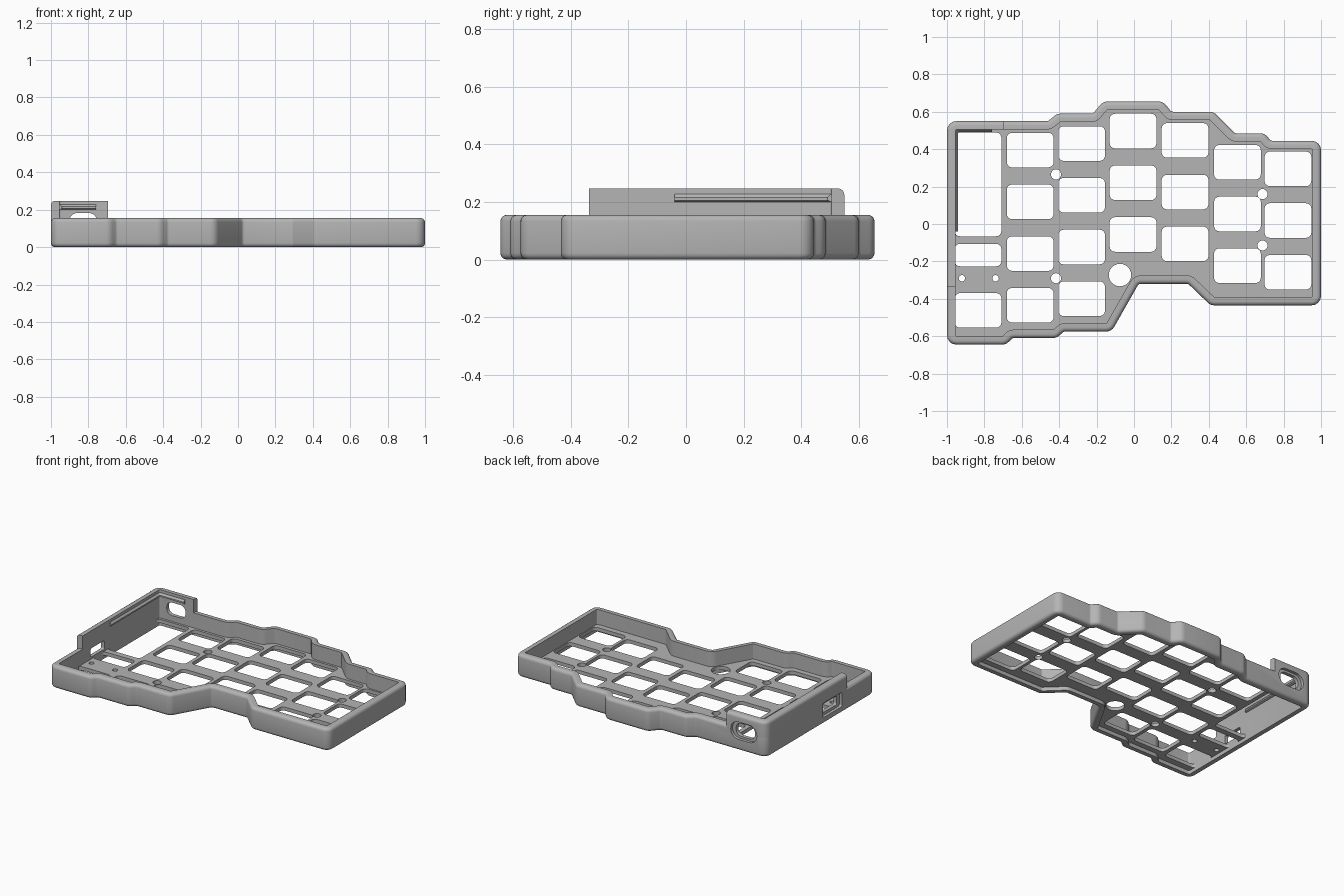
import bpy, bmesh
from math import sin, cos, pi, tan
from mathutils import Vector

if "Cube" in bpy.data.objects:
    bpy.data.objects.remove(bpy.data.objects["Cube"])

grey = bpy.data.materials.new("case_grey")
grey.use_nodes = True
colour = (0.46, 0.46, 0.46, 1)
grey.diffuse_color = colour
grey.node_tree.nodes["Principled BSDF"].inputs["Base Color"].default_value = colour

WALL, FILLET, HEIGHT, TALL = 0.045, 0.022, 0.155, 0.247


def round_path(points, inset=0.0, radius=0.05, closed=True, steps=4):
    """Inset a clockwise path to its right and round every corner."""
    pts = [Vector(p) for p in points]
    n = len(pts)
    out = []
    for i, p in enumerate(pts):
        end = not closed and i in (0, n - 1)
        a = (p - pts[i - 1]).normalized() if closed or i > 0 else None
        b = (pts[(i + 1) % n] - p).normalized() if closed or i < n - 1 else None
        if end:
            d = a or b
            out.append(p + inset * Vector((d.y, -d.x)))
            continue
        na, nb = Vector((a.y, -a.x)), Vector((b.y, -b.x))
        corner = p + (na + nb) * inset / (1 + na.dot(nb))
        turn = a.x * b.y - a.y * b.x
        r = max(radius - inset, 0.008) if turn < 0 else 0.02 + inset
        angle = a.angle(b)
        side = 1 if turn < 0 else -1
        start = corner - a * r * tan(angle / 2)
        centre = start + na * side * r
        for k in range(steps + 1):
            t = angle * k / steps
            out.append(centre - na * side * r * cos(t) + a * r * sin(t))
    return out


def loft(name, loops, ring_closed=True, path_closed=True):
    """Skin a list of 3D loops; ring_closed joins last loop to first."""
    bm = bmesh.new()
    rows = [[bm.verts.new(p) for p in loop] for loop in loops]
    m, n = len(rows), len(rows[0])
    for i in range(m if ring_closed else m - 1):
        lo, hi = rows[i], rows[(i + 1) % m]
        for j in range(n if path_closed else n - 1):
            k = (j + 1) % n
            bm.faces.new((lo[j], lo[k], hi[k], hi[j]))
    if not ring_closed:
        bm.faces.new(rows[0])
        bm.faces.new(rows[-1])
    if not path_closed:
        bm.faces.new([r[0] for r in rows])
        bm.faces.new([r[-1] for r in rows])
    bmesh.ops.recalc_face_normals(bm, faces=bm.faces)
    mesh = bpy.data.meshes.new(name)
    bm.to_mesh(mesh)
    bm.free()
    mesh.materials.append(grey)
    ob = bpy.data.objects.new(name, mesh)
    bpy.context.collection.objects.link(ob)
    return ob


def sweep(name, path, profile, closed):
    loops = [[(p.x, p.y, z) for p in round_path(path, d, closed=closed)]
             for d, z in profile]
    return loft(name, loops, True, closed)


def arc(cx, cz, start):
    return [(cx + FILLET * cos(start - k * pi / 8), cz + FILLET * sin(start - k * pi / 8))
            for k in range(5)]


def rect(cx, cy, w, h):
    x, y = w / 2, h / 2
    return [(cx - x, cy - y), (cx - x, cy + y), (cx + x, cy + y), (cx + x, cy - y)]


# Outer wall with rounded outer edges
outline = [(-1, .55), (-.46, .55), (-.41, .59), (-.22, .59), (-.165, .655),
           (.155, .655), (.2, .6), (.425, .6), (.54, .485), (.7, .485),
           (.73, .445), (1, .445), (1, -.435), (.41, -.435), (.29, -.32),
           (.025, -.32), (-.12, -.575), (-.375, -.575), (-.415, -.61),
           (-.65, -.61), (-.685, -.645), (-1, -.645)]
top_arc = arc(FILLET, HEIGHT - FILLET, pi)
foot_arc = arc(FILLET, FILLET, 1.5 * pi)
outer_wall = sweep("outer_wall", outline,
                   foot_arc + top_arc + [(WALL, HEIGHT), (WALL, 0)], True)

# Raised wall around the controller corner
corner = [(-1, -.337), (-1, .55), (-.695, .55)]
raised_wall = sweep("raised_wall", corner,
                    [(0, .1)] + arc(FILLET, TALL - FILLET, pi) + [(WALL, TALL), (WALL, .1)],
                    False)

# Snap ridge inside the raised wall
sweep("snap_ridge", [(-1, -.04), (-1, .55), (-.76, .55)],
      [(.04, .2), (.04, .228), (.047, .228), (.058, .216), (.058, .206), (.047, .2)], False)


# Port openings: shallow outer recess plus through hole
def port_cutter(centre, w, h, radius, place, depths):
    loop = round_path(rect(*centre, w, h), radius=radius, steps=6)
    return loft("port_cutter", [[place(p, d) for p in loop] for d in depths], False)


def on_back(p, d):
    return (p.x, .55 - d, p.y)


def on_side(p, d):
    return (-1 + d, p.x, p.y)


usb, switch = (-.828, .137), (-.175, .095)
cutters = [port_cutter(usb, .2, .12, .058, on_back, (-.1, .02)),
           port_cutter(usb, .145, .09, .04, on_back, (-.1, .1)),
           port_cutter(switch, .21, .1, .012, on_side, (-.1, .02)),
           port_cutter(switch, .15, .06, .01, on_side, (-.1, .1))]
for ob in (outer_wall, raised_wall):
    bpy.context.view_layer.objects.active = ob
    for cutter in cutters:
        mod = ob.modifiers.new("port", 'BOOLEAN')
        mod.operation, mod.solver, mod.object = 'DIFFERENCE', 'EXACT', cutter
        bpy.ops.object.modifier_apply(modifier=mod.name)
for cutter in cutters:
    bpy.data.objects.remove(cutter)

# Switch plate: flat filled curve, inner splines become holes
curve = bpy.data.curves.new("switch_plate", 'CURVE')
curve.dimensions, curve.fill_mode, curve.extrude = '2D', 'BOTH', .0125


def add_spline(points):
    s = curve.splines.new('POLY')
    s.points.add(len(points) - 1)
    for sp, p in zip(s.points, points):
        sp.co = (p[0], p[1], 0, 1)
    s.use_cyclic_u = True


def add_window(cx, cy, w=.25, h=.185):
    add_spline(round_path(rect(cx, cy, w, h), radius=.028))


add_spline(round_path(outline, .025))

# Key windows by column: centre x, top row y, row count
for x, y, rows in [(-.555, .395, 4), (-.28, .43, 4), (-.005, .497, 3),
                   (.273, .447, 3), (.553, .33, 3), (.823, .295, 3), (-.834, -.462, 1)]:
    for row in range(rows):
        add_window(x, y - row * .2765)
add_window(-.834, .212, .25, .555)
add_window(-.834, -.166, .25, .12)

# Round holes: screws, cable ties and reset opening
for x, y, r in [(-.417, .265, .027), (-.417, -.29, .027), (.687, .16, .027),
                (.687, -.115, .027), (-.075, -.273, .06), (-.92, -.29, .017),
                (-.74, -.29, .017)]:
    add_spline([(x + r * cos(k * pi / 12), y + r * sin(k * pi / 12)) for k in range(24)])

curve.materials.append(grey)
plate = bpy.data.objects.new("switch_plate", curve)
plate.location.z = .0385
bpy.context.collection.objects.link(plate)
bpy.ops.object.select_all(action='DESELECT')
plate.select_set(True)
bpy.context.view_layer.objects.active = plate
bpy.ops.object.convert(target='MESH')

# Smooth the fillets, keep hard edges
for ob in bpy.context.collection.objects:
    if ob.type == 'MESH' and grey.name in ob.data.materials:
        ob.select_set(True)
bpy.ops.object.shade_smooth_by_angle(angle=pi / 6)
